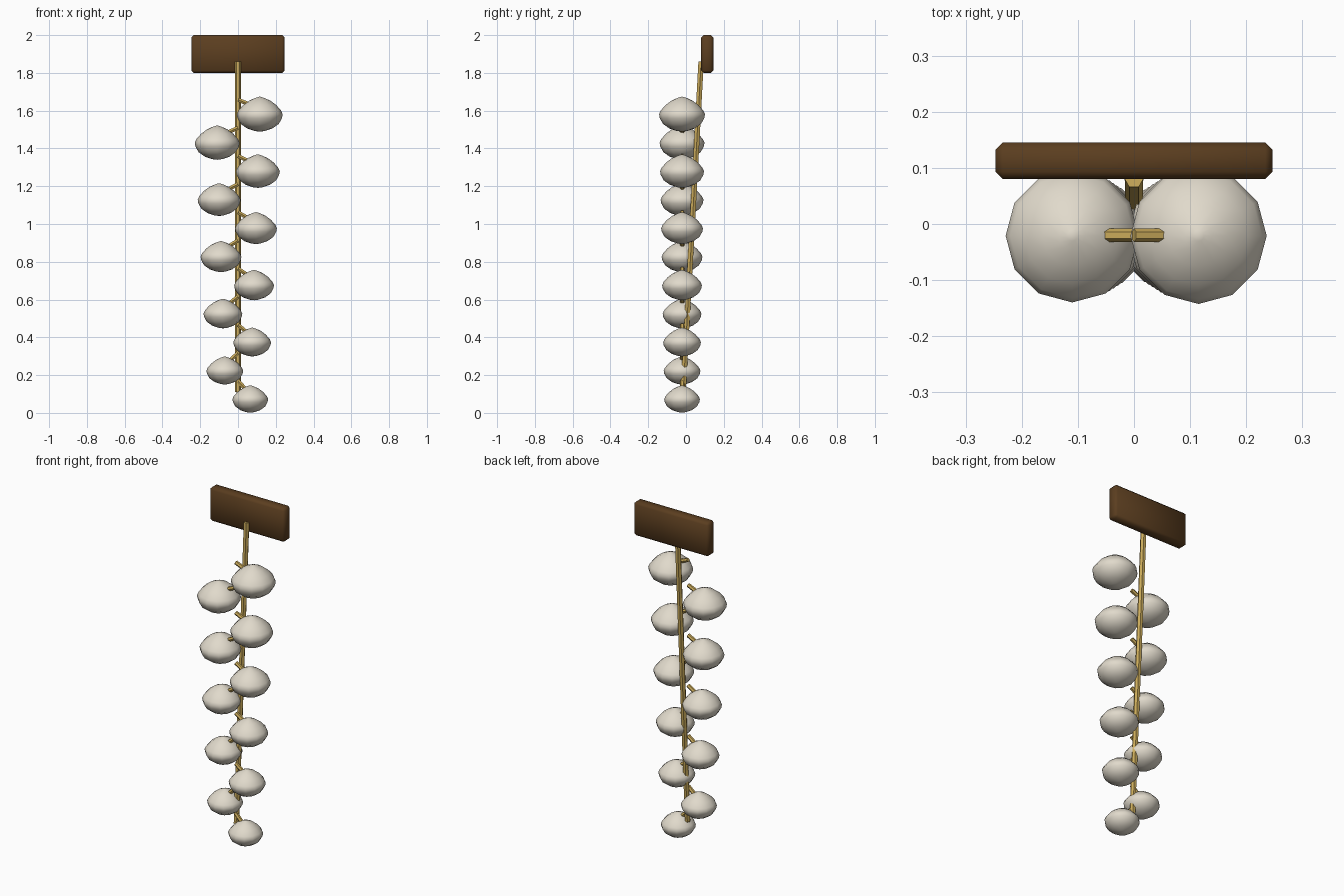
import bpy, bmesh, math
from mathutils import Vector, Matrix

if "Cube" in bpy.data.objects:
    bpy.data.objects.remove(bpy.data.objects["Cube"])


def material(name, rgb):
    m = bpy.data.materials.new(name)
    m.diffuse_color = (*rgb, 1)
    m.use_nodes = True
    m.node_tree.nodes["Principled BSDF"].inputs["Base Color"].default_value = m.diffuse_color
    return m


WOOD = material("dark wood", (0.105, 0.048, 0.014))
STRAW = material("dry straw", (0.60, 0.41, 0.105))
SKIN = material("pale bulb skin", (0.75, 0.70, 0.60))


def add_object(name, bm, mat, smooth):
    bmesh.ops.recalc_face_normals(bm, faces=bm.faces)
    for f in bm.faces:
        f.smooth = smooth
    me = bpy.data.meshes.new(name)
    bm.to_mesh(me)
    bm.free()
    me.materials.append(mat)
    ob = bpy.data.objects.new(name, me)
    bpy.context.collection.objects.link(ob)
    return ob


def rod(name, a, b, r1, r2, sides=6):
    # hexagonal rod with a ridge facing the viewer
    a, b = Vector(a), Vector(b)
    bm = bmesh.new()
    bmesh.ops.create_cone(bm, cap_ends=True, segments=sides, radius1=r1,
                          radius2=r2, depth=(b - a).length)
    turn = Matrix.Rotation(math.pi / sides, 3, 'Z')
    q = (b - a).to_track_quat('Z', 'Y').to_matrix() @ turn
    for v in bm.verts:
        v.co = q @ v.co + (a + b) / 2
    return add_object(name, bm, STRAW, False)


# unit bulb profile: radius, height
PROFILE = [(0.22, -0.73), (0.55, -0.62), (0.83, -0.42), (0.97, -0.17), (1, 0),
           (0.93, 0.16), (0.72, 0.4), (0.45, 0.6), (0.2, 0.71), (0.08, 0.75)]


def bulb(name, centre, r, sides=12):
    bm = bmesh.new()
    rings = []
    for pr, pz in PROFILE:
        rings.append([bm.verts.new((centre[0] + r * pr * math.cos(k * math.tau / sides),
                                    centre[1] + r * pr * math.sin(k * math.tau / sides),
                                    centre[2] + r * pz)) for k in range(sides)])
    low = bm.verts.new((centre[0], centre[1], centre[2] - 0.76 * r))
    tip = bm.verts.new((centre[0], centre[1], centre[2] + 0.77 * r))
    for k in range(sides):
        n = (k + 1) % sides
        for p, q in zip(rings, rings[1:]):
            bm.faces.new((p[k], p[n], q[n], q[k]))
        bm.faces.new((low, rings[0][n], rings[0][k]))
        bm.faces.new((tip, rings[-1][k], rings[-1][n]))
    return add_object(name, bm, SKIN, True)


# chamfered hanging board
bm = bmesh.new()
bmesh.ops.create_cube(bm, size=1)
for v in bm.verts:
    v.co = Vector((v.co.x * 0.494, v.co.y * 0.065, v.co.z * 0.2)) + Vector((0, 0.1125, 1.9))
bmesh.ops.bevel(bm, geom=bm.edges[:], offset=0.013, segments=1, affect='EDGES')
add_object("hanging_board", bm, WOOD, True)

# main braid leaning forward towards the bottom
rod("braid", (0, -0.015, 0.11), (0, 0.08, 1.86), 0.016, 0.0165)

# alternating bulbs, growing towards the top, each on a short stem
for i in range(11):
    side = 1 if i % 2 == 0 else -1
    x = side * (0.065 + 0.005 * i)
    z = 0.073 + 0.1508 * i
    r = 0.0945 + 0.0027 * i
    bulb(f"bulb_{i + 1}", (x, -0.021, z), r)
    rod(f"stem_{i + 1}", (0, -0.02, z + 0.095 - 0.0018 * i),
        (x * 0.9, -0.02, z + 0.035), 0.012, 0.012)
